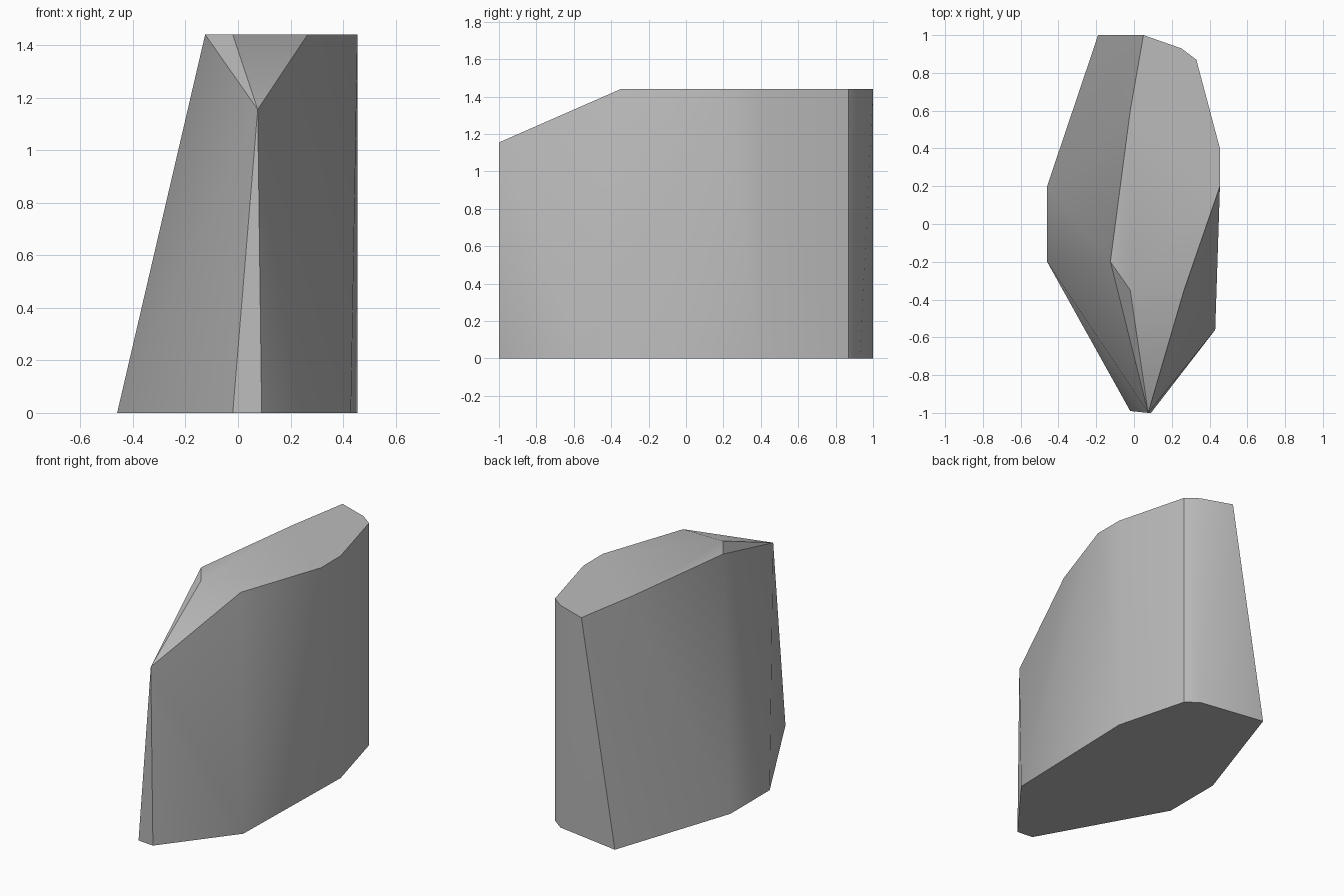
import bpy
import bmesh
import math

default = bpy.data.objects.get("Cube")
if default:
    bpy.data.objects.remove(default, do_unlink=True)

TOP = 1.44
# Ground outline (capitals) and cap outline (lower case), both in plan
ground = dict(A=(-.19, 1), B=(-.46, .2), C=(-.46, -.2), D=(-.02, -.99), E=(.09, -1),
              F=(.43, -.56), G=(.455, .4), H=(.33, .87), I=(.25, .93))
cap = dict(a=(.05, 1), b=(-.02, .6), c=(-.125, -.2), n=(-.02, -.35), q=(.265, -.35),
           r=(.455, .2), s=(.455, .4), h=(.33, .87), i=(.25, .93))

bm = bmesh.new()
corner = {k: bm.verts.new((*p, 0)) for k, p in ground.items()}
corner.update({k: bm.verts.new((*p, TOP)) for k, p in cap.items()})
corner["P"] = bm.verts.new((.075, -1, 1.155))  # front peak

back = "AIa Iia IHhi HGsh"
left_side = "aAB baB cbB cBC CcP DCP"
right_side = "Grs GFr Fqr FPq FEP"
front = "EDP cnP nqP"
flats = ["".join(ground), "".join(cap)]
for names in " ".join([back, left_side, right_side, front, *flats]).split():
    bm.faces.new([corner[k] for k in names])
bmesh.ops.recalc_face_normals(bm, faces=bm.faces[:])

mesh = bpy.data.meshes.new("rock")
bm.to_mesh(mesh)
bm.free()
rock = bpy.data.objects.new("rock", mesh)
bpy.context.collection.objects.link(rock)

# Plain stone grey
stone = bpy.data.materials.new("stone_grey")
stone.use_nodes = True
color = (.5, .5, .5, 1)
stone.diffuse_color = color
stone.node_tree.nodes["Principled BSDF"].inputs["Base Color"].default_value = color
mesh.materials.append(stone)

# Soft facets with crisp main edges
bpy.ops.object.select_all(action="DESELECT")
rock.select_set(True)
bpy.context.view_layer.objects.active = rock
bpy.ops.object.shade_smooth_by_angle(angle=math.radians(30))
